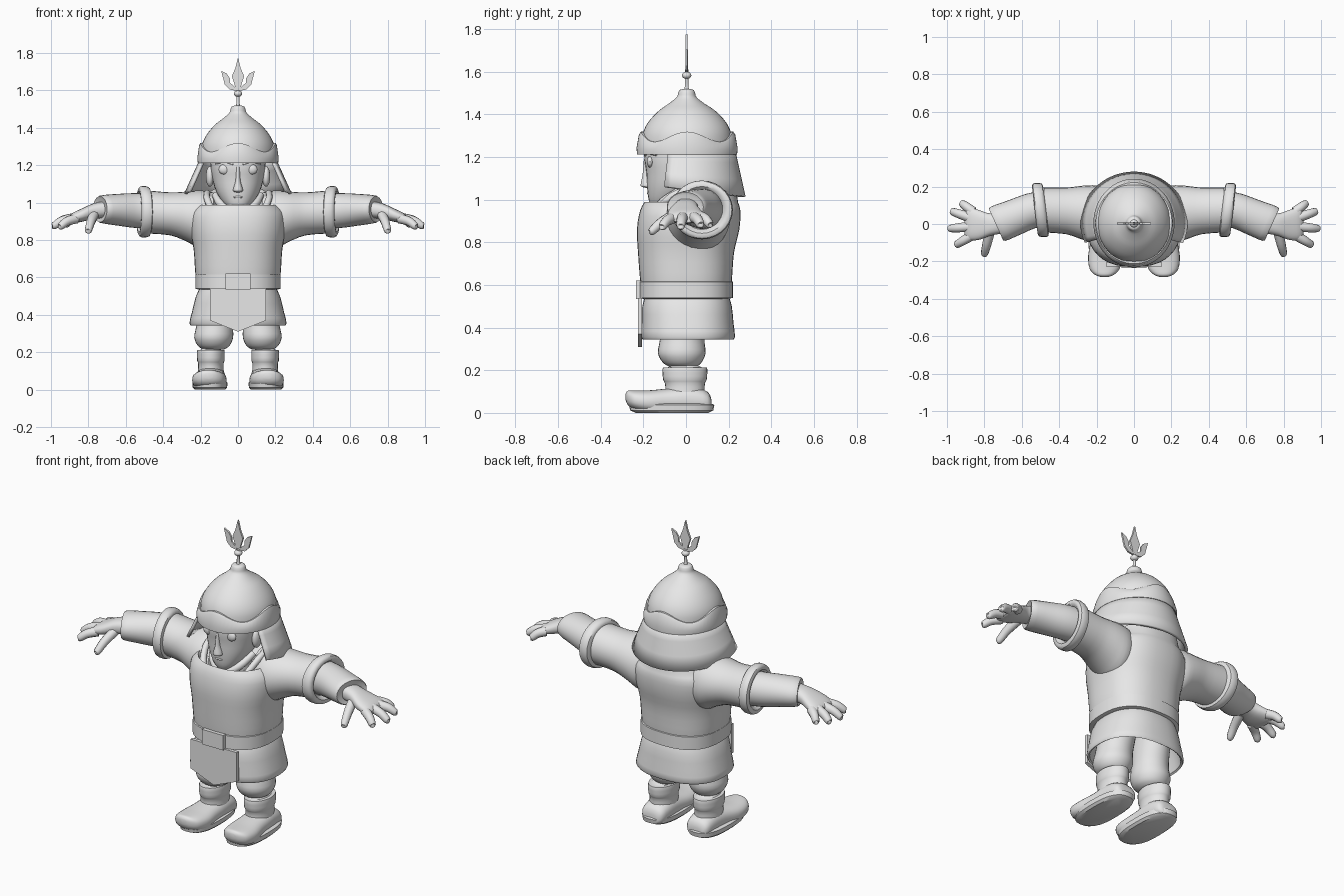
import bpy, bmesh, math
from mathutils import Vector

grey = bpy.data.materials.new("plain_grey")
grey.diffuse_color = (0.8, 0.8, 0.8, 1)


def finish(name, bm, angle=40):
    bmesh.ops.recalc_face_normals(bm, faces=bm.faces)
    me = bpy.data.meshes.new(name)
    bm.to_mesh(me)
    bm.free()
    me.materials.append(grey)
    ob = bpy.data.objects.new(name, me)
    bpy.context.collection.objects.link(ob)
    bpy.ops.object.select_all(action='DESELECT')
    bpy.context.view_layer.objects.active = ob
    ob.select_set(True)
    bpy.ops.object.shade_smooth_by_angle(angle=math.radians(angle))
    return ob


def skin(name, rings, closed=True, caps=True, angle=40):
    """Join successive rings of points with quads."""
    bm = bmesh.new()
    vs = [[bm.verts.new(p) for p in r] for r in rings]
    n = len(vs[0])
    for r0, r1 in zip(vs, vs[1:]):
        for i in range(n if closed else n - 1):
            j = (i + 1) % n
            bm.faces.new((r0[i], r0[j], r1[j], r1[i]))
    if caps:
        bm.faces.new(vs[0])
        bm.faces.new(vs[-1])
    return finish(name, bm, angle)


def spline(rows, steps):
    """Catmull-Rom interpolation of rows of numbers."""
    rows = [tuple(r) for r in rows]
    if steps < 2:
        return rows
    p = [rows[0]] + rows + [rows[-1]]
    out = []
    for k in range(1, len(p) - 2):
        for s in range(steps):
            t = s / steps
            out.append(tuple(0.5 * (2 * b + (c - a) * t + (2 * a - 5 * b + 4 * c - d) * t * t
                                    + (3 * b - a - 3 * c + d) * t ** 3)
                             for a, b, c, d in zip(*p[k - 1:k + 3])))
    return out + [rows[-1]]


def loft(name, rows, axis='z', side=1, power=2, steps=3, n=28, caps=True, floor=None):
    """Rows are (x, y, z, half width, half depth, optional tilt)."""
    rings = []
    for r in spline(rows, steps):
        x, y, z, a, b = r[:5]
        tilt = r[5] if len(r) > 5 else 0
        ring = []
        for i in range(n):
            t = 2 * math.pi * i / n
            c, s = math.cos(t), math.sin(t)
            u = a * math.copysign(abs(c) ** (2 / power), c)
            v = b * math.copysign(abs(s) ** (2 / power), s)
            q = {'z': (x + u, y + v, z + tilt * v), 'x': (x + tilt * u, y + u, z + v),
                 'y': (x + u, y, z + v)}[axis]
            zz = q[2] if floor is None else max(q[2], floor)
            ring.append((side * q[0], q[1], zz))
        rings.append(ring)
    return skin(name, rings, caps=caps)


def tube(name, rows, side=1, steps=4, n=10):
    """Rows are (x, y, z, radius) along a path."""
    rows = spline(rows, steps)
    pts = [Vector((side * r[0], r[1], r[2])) for r in rows]
    rings = []
    for k, (p, r) in enumerate(zip(pts, rows)):
        q = (pts[min(k + 1, len(pts) - 1)] - pts[max(k - 1, 0)]).to_track_quat('Z', 'Y')
        rings.append([p + q @ Vector((r[3] * math.cos(2 * math.pi * i / n),
                                      r[3] * math.sin(2 * math.pi * i / n), 0)) for i in range(n)])
    return skin(name, rings)


def ball(name, c, r):
    bm = bmesh.new()
    bmesh.ops.create_uvsphere(bm, u_segments=16, v_segments=10, radius=1)
    for v in bm.verts:
        v.co = Vector([c[i] + r[i] * v.co[i] for i in range(3)])
    return finish(name, bm)


def plate(name, outline, y, thick, side=1):
    """Flat outline in x, z given thickness along y."""
    return skin(name, [[(side * x, yy, z) for x, z in outline] for yy in (y, y + thick)], angle=25)


# Tunic body with a sloping, sunken neckline
loft("tunic", [(0, 0, .55, .215, .205), (0, 0, .62, .228, .215), (0, 0, .75, .237, .225),
               (0, .01, .86, .255, .24), (0, .02, .95, .25, .235, .2), (0, .025, 1.0, .19, .21, .4),
               (0, .02, 1.005, .15, .18, .42), (0, .02, .95, .13, .15, .4)], power=2.4, n=40)
loft("skirt", [(0, .005, .55, .2, .195), (0, .005, .5, .225, .21), (0, .008, .42, .245, .215),
               (0, .01, .355, .26, .22), (0, .01, .35, .245, .205), (0, .01, .42, .23, .2),
               (0, .005, .52, .2, .18)], power=2.4, n=40, steps=2)
loft("belt", [(0, 0, .535, .21, .2), (0, 0, .54, .228, .22), (0, 0, .615, .228, .22),
              (0, 0, .622, .21, .2)], power=2.5, n=40, steps=1)
plate("buckle", [(-.068, .535), (.068, .535), (.068, .622), (-.068, .622)], -.235, .03)
plate("front_flap", [(-.15, .54), (-.15, .37), (0, .31), (.15, .37), (.15, .54)], -.226, .02)

# Neckline trim, neck and crossed lapels
tube("collar", [(.165, .03, 1.05, .018), (.165, -.06, 1.02, .018), (.13, -.135, .95, .018),
                (.06, -.185, .92, .018), (0, -.195, .915, .018), (-.06, -.185, .92, .018),
                (-.13, -.135, .95, .018), (-.165, -.06, 1.02, .018), (-.165, .03, 1.05, .018)])
loft("neck", [(0, .02, .88, .085, .09), (0, 0, .95, .075, .08), (0, 0, 1.08, .075, .08)])
for s in (1, -1):
    tube("lapel", [(.12, -.03, 1.04, .02), (.085, -.11, .985, .022), (-.01, -.165, .915, .02)], s)

# Head and face
loft("head", [(0, -.125, .957, .02, .025), (0, -.112, .968, .045, .05), (0, -.085, 1.0, .08, .09),
              (0, -.05, 1.06, .117, .133), (0, -.03, 1.13, .138, .157), (0, -.02, 1.2, .148, .175),
              (0, 0, 1.3, .15, .18)], power=2.2)
loft("nose", [(0, -.172, 1.055, .012, .012), (0, -.185, 1.062, .026, .026),
              (0, -.183, 1.08, .024, .029), (0, -.182, 1.12, .013, .022),
              (0, -.182, 1.19, .011, .016)], n=14)
ball("upper_lip", (0, -.164, 1.03), (.034, .02, .009))
ball("lower_lip", (0, -.156, 1.014), (.027, .02, .009))
for s in (1, -1):
    ball("eye", (s * .073, -.168, 1.178), (.031, .016, .027))
    tube("brow", [(.025, -.192, 1.205, .005), (.07, -.182, 1.222, .009), (.12, -.14, 1.21, .005)], s)
    ball("ear", (s * .15, -.04, 1.14), (.022, .035, .055))

# Helmet dome with wavy brim
loft("helmet", [(0, .005, 1.22, .195, .215), (0, .005, 1.3, .195, .21), (0, .005, 1.36, .17, .185),
                (0, .005, 1.415, .125, .135), (0, .003, 1.45, .08, .085), (0, .003, 1.48, .047, .047),
                (0, .003, 1.5, .04, .04), (0, .003, 1.515, .032, .032), (0, .003, 1.52, .01, .01)], n=40)


def arc(rx, ry, cy, z, a0, a1, n, wave=0, slope=0):
    pts = []
    for i in range(n):
        t = math.radians(a0 + (a1 - a0) * i / n)
        pts.append((rx * math.cos(t), cy + ry * math.sin(t),
                    z + wave * math.cos(4 * t) - slope * math.sin(t)))
    return pts


brim = [(.19, .21, 1.215, 0), (.215, .235, 1.212, 0), (.217, .237, 1.24, .004),
        (.208, .226, 1.285, .02), (.203, .217, 1.295, .024), (.17, .18, 1.295, .024)]
skin("helmet_brim", [arc(a, b, .005, z, 0, 360, 64, w) for a, b, z, w in brim], caps=False)

# Neck guard hanging from the helmet, open at the face
guard = skin("neck_guard", [arc(.202 + .085 * t, .222 + .05 * t, .008, 1.24 - .19 * t,
                                -24, 210, 36, 0, .035 * t) for t in (0, .3, .65, 1)],
             closed=False, caps=False)
mod = guard.modifiers.new("thickness", 'SOLIDIFY')
mod.thickness = .016

# Finial: rod, knob and three leaves
tube("finial_rod", [(0, .003, 1.5, .02), (0, .003, 1.53, .009), (0, .003, 1.61, .009)])
ball("finial_knob", (0, .003, 1.583), (.022, .022, .017))
plate("middle_leaf", [(-.012, 1.6), (.012, 1.6), (.018, 1.63), (.033, 1.675), (.014, 1.72),
                      (0, 1.775), (-.014, 1.72), (-.033, 1.675), (-.018, 1.63)], -.003, .012)
for s in (1, -1):
    plate("side_leaf", [(0, 1.597), (.045, 1.605), (.07, 1.63), (.078, 1.66), (.09, 1.705),
                        (.06, 1.69), (.043, 1.665), (.042, 1.64), (.02, 1.622)], -.002, .01, s)

for s in (1, -1):
    # Sleeve, rolled cuff and forearm
    loft("sleeve", [(.13, .05, .915, .13, .14), (.2, .055, .91, .15, .155), (.27, .06, .925, .145, .135),
                    (.36, .07, .94, .125, .115), (.48, .075, .95, .12, .115)], 'x', s)
    loft("sleeve_cuff", [(.47, .075, .95, .115, .11, .12), (.475, .075, .95, .14, .13, .12),
                         (.5, .075, .952, .145, .138, .12), (.525, .075, .952, .14, .133, .12),
                         (.53, .075, .952, .115, .11, .12), (.505, .075, .95, .09, .09, .12)],
         'x', s, steps=2)
    loft("forearm", [(.46, .085, .955, .095, .095, .2), (.55, .07, .958, .092, .093, .25),
                     (.64, .035, .962, .09, .085, .4), (.73, 0, .965, .09, .074, .45),
                     (.735, 0, .965, .07, .06, .45)], 'x', s)
    # Hand
    loft("palm", [(.7, .01, .965, .06, .045, .3), (.77, -.003, .955, .06, .042, .2),
                  (.83, -.005, .935, .08, .036), (.885, .003, .917, .088, .028),
                  (.905, .005, .91, .07, .016)], 'x', s, power=2.4)
    fingers = [((.86, .065, .92), (.925, .115, .88)), ((.88, .035, .918), (.98, .07, .88)),
               ((.88, -.015, .918), (.993, -.025, .872)), ((.865, -.06, .915), (.955, -.115, .87)),
               ((.77, -.04, .935), (.802, -.17, .845))]
    for k, (a, b) in enumerate(fingers):
        a, b = Vector(a), Vector(b)
        m = a.lerp(b, .55) + Vector((0, 0, .01))
        tube("thumb" if k == 4 else "finger",
             [(*a, .027), (*m, .024), (*a.lerp(b, .93), .019), (*b, .008)], s)
    # Baggy trouser leg, ankle and boot
    loft("trouser_leg", [(.13, -.015, .215, .055, .06), (.13, -.018, .235, .085, .09),
                         (.13, -.02, .28, .104, .112), (.125, -.018, .34, .098, .105),
                         (.12, -.01, .4, .095, .11), (.115, 0, .5, .095, .13)], side=s)
    loft("boot_shaft", [(.145, -.01, .05, .075, .1), (.145, -.005, .1, .069, .092),
                        (.145, -.005, .14, .068, .094), (.145, -.005, .155, .073, .102),
                        (.145, -.005, .19, .074, .105), (.145, -.005, .212, .072, .103),
                        (.145, -.005, .213, .055, .08), (.14, -.01, .23, .05, .055)], side=s, steps=2)
    loft("boot_foot", [(.145, .12, .035, .04, .025), (.145, .1, .05, .068, .05),
                       (.145, .02, .06, .078, .065), (.148, -.08, .055, .082, .06),
                       (.153, -.17, .052, .092, .054), (.157, -.24, .06, .08, .045),
                       (.158, -.272, .07, .05, .034), (.158, -.283, .075, .02, .015)],
         'y', s, power=2.4, floor=.004)
    loft("boot_sole", [(.15, -.065, 0, .08, .17), (.15, -.067, .012, .092, .195),
                       (.15, -.067, .038, .094, .2), (.15, -.067, .045, .08, .18)],
         side=s, power=2.6, steps=1)
